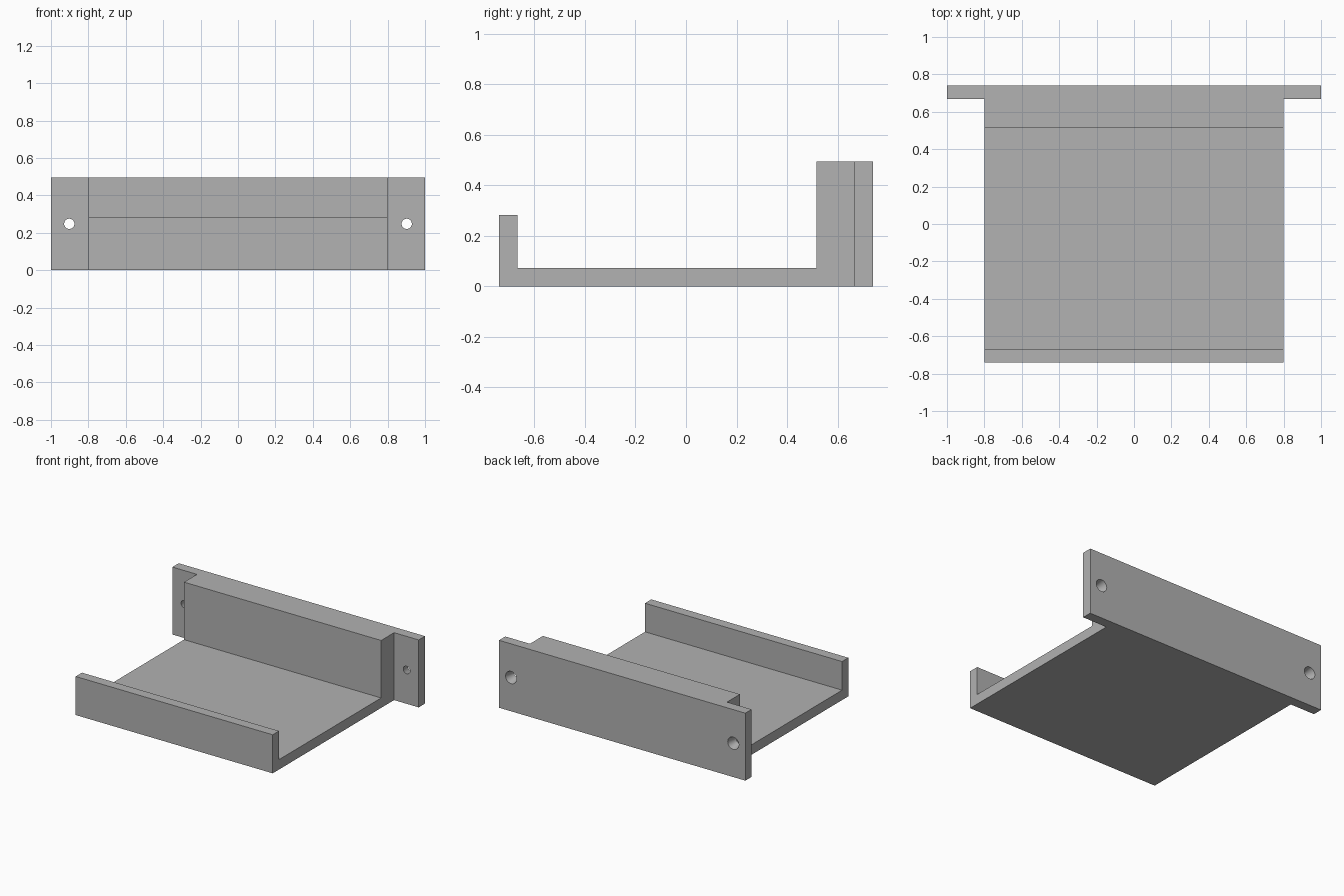
import bpy
import bmesh
from math import radians
from mathutils import Matrix, Vector

cube = bpy.data.objects.get("Cube")
if cube:
    bpy.data.objects.remove(cube, do_unlink=True)

# Main dimensions
HALF_W, EAR_X = 0.8, 1.0
FRONT, BACK = -0.74, 0.74
WALL = 0.073
HEIGHT, LIP_H = 0.495, 0.283
BLOCK_Y = 0.517
HOLE_X, HOLE_Z = 0.902, 0.248
HOLE_R_FRONT, HOLE_R_BACK = 0.0275, 0.045

grey = bpy.data.materials.new("plain grey")
grey.use_nodes = True
colour = (0.445, 0.445, 0.445, 1)
grey.diffuse_color = colour
grey.node_tree.nodes["Principled BSDF"].inputs["Base Color"].default_value = colour


def add_object(name, bm):
    bmesh.ops.recalc_face_normals(bm, faces=bm.faces)
    mesh = bpy.data.meshes.new(name)
    bm.to_mesh(mesh)
    bm.free()
    mesh.materials.append(grey)
    obj = bpy.data.objects.new(name, mesh)
    bpy.context.collection.objects.link(obj)
    return obj


def prism(name, points, direction):
    """Extrude a closed outline along a direction."""
    bm = bmesh.new()
    face = bm.faces.new([bm.verts.new(p) for p in points])
    result = bmesh.ops.extrude_face_region(bm, geom=[face])
    verts = [g for g in result["geom"] if isinstance(g, bmesh.types.BMVert)]
    bmesh.ops.translate(bm, verts=verts, vec=Vector(direction))
    return add_object(name, bm)


def cut(target, cutter):
    cutter.hide_render = True
    mod = target.modifiers.new("cut", 'BOOLEAN')
    mod.operation = 'DIFFERENCE'
    mod.solver = 'EXACT'
    mod.object = cutter
    bpy.context.view_layer.objects.active = target
    bpy.ops.object.modifier_apply(modifier=mod.name)
    bpy.data.objects.remove(cutter, do_unlink=True)


# Body: T-shaped plan with mounting ears at the back
ear_front = BACK - WALL
half = [(HALF_W, FRONT), (HALF_W, ear_front), (EAR_X, ear_front), (EAR_X, BACK)]
plan = half + [(-x, y) for x, y in reversed(half)]
body = prism("tray_bracket", [(x, y, 0) for x, y in plan], (0, 0, HEIGHT))

# Hollow above the floor and the front lip
lip_back = FRONT + WALL
side = [(-1, LIP_H), (lip_back, LIP_H), (lip_back, WALL),
        (BLOCK_Y, WALL), (BLOCK_Y, 1), (-1, 1)]
cut(body, prism("hollow_cutter", [(-0.9, y, z) for y, z in side], (1.8, 0, 0)))

# Tapered screw holes, wider at the back
extra = 0.01
slope = (HOLE_R_BACK - HOLE_R_FRONT) / WALL
for sign in (-1, 1):
    bm = bmesh.new()
    bmesh.ops.create_cone(
        bm, cap_ends=True, segments=32, depth=WALL + 2 * extra,
        radius1=HOLE_R_FRONT - slope * extra,
        radius2=HOLE_R_BACK + slope * extra,
        matrix=Matrix.Translation((sign * HOLE_X, BACK - WALL / 2, HOLE_Z))
        @ Matrix.Rotation(radians(-90), 4, 'X'))
    cut(body, add_object("hole_cutter", bm))

# Smooth the hole walls, keep all edges sharp
bpy.ops.object.select_all(action='DESELECT')
body.select_set(True)
bpy.context.view_layer.objects.active = body
bpy.ops.object.shade_smooth_by_angle(angle=radians(30))
